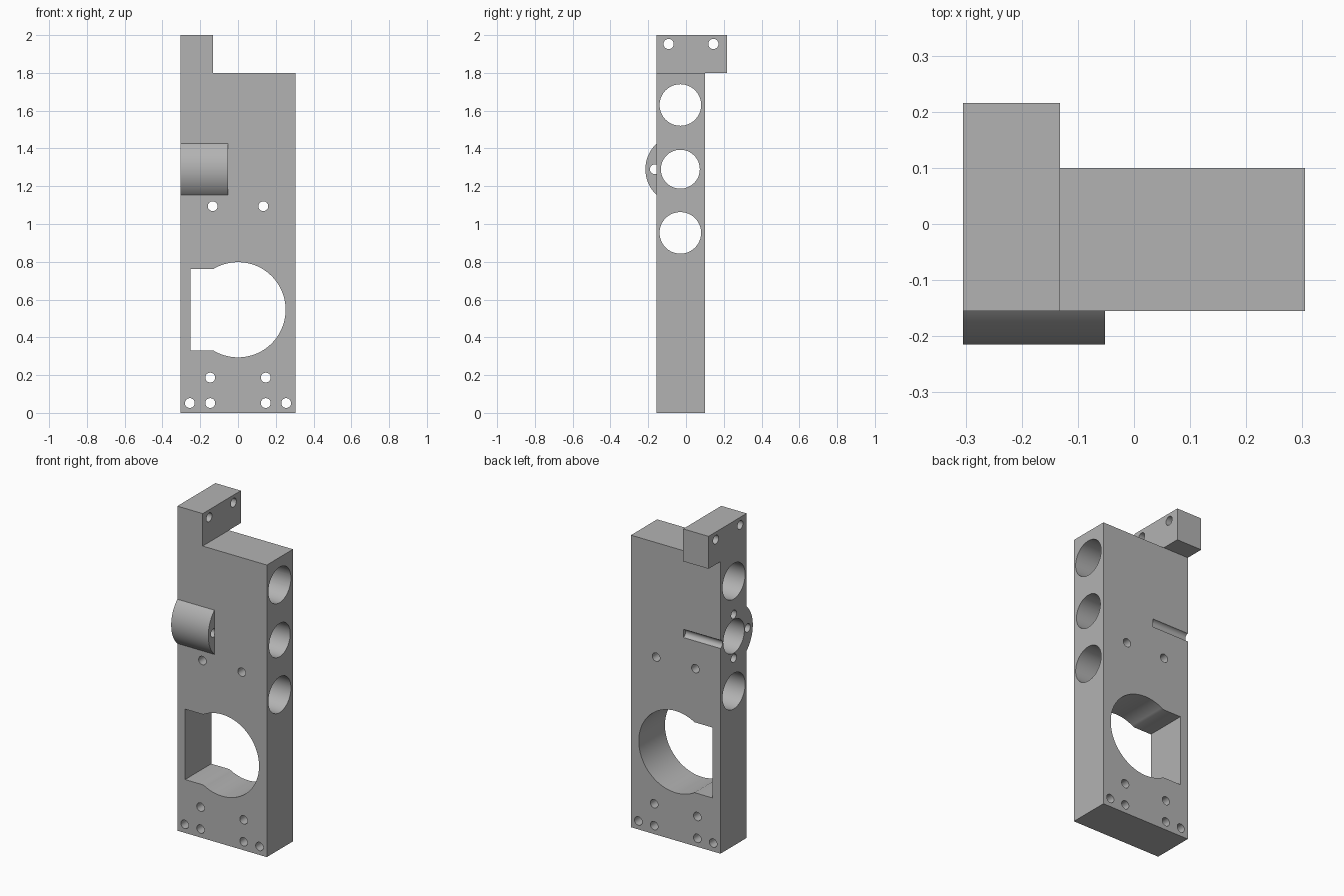
import bpy
import bmesh
import math

if "Cube" in bpy.data.objects:
    bpy.data.objects.remove(bpy.data.objects["Cube"], do_unlink=True)

grey = bpy.data.materials.new("plain grey")
grey.use_nodes = True
COLOUR = (0.45, 0.45, 0.45, 1)
grey.diffuse_color = COLOUR
grey.node_tree.nodes["Principled BSDF"].inputs["Base Color"].default_value = COLOUR


def prism(name, points, axis, lo, hi):
    """Extrude a profile along x (points are y, z) or y (points are x, z)."""
    bm = bmesh.new()
    place = (lambda a, b: (lo, a, b)) if axis == "x" else (lambda a, b: (a, lo, b))
    face = bm.faces.new([bm.verts.new(place(a, b)) for a, b in points])
    new = bmesh.ops.extrude_face_region(bm, geom=[face])["geom"]
    shift = (hi - lo, 0, 0) if axis == "x" else (0, hi - lo, 0)
    bmesh.ops.translate(bm, vec=shift, verts=[v for v in new if isinstance(v, bmesh.types.BMVert)])
    bmesh.ops.recalc_face_normals(bm, faces=bm.faces)
    mesh = bpy.data.meshes.new(name)
    bm.to_mesh(mesh)
    bm.free()
    mesh.materials.append(grey)
    obj = bpy.data.objects.new(name, mesh)
    bpy.context.collection.objects.link(obj)
    return obj


def arc(a, b, r, start=0, sweep=360, n=32):
    count = n if sweep == 360 else n + 1
    angles = [math.radians(start + sweep * i / n) for i in range(count)]
    return [(a + r * math.cos(t), b + r * math.sin(t)) for t in angles]


def combine(target, tool, operation):
    tool.hide_render = True
    mod = target.modifiers.new(operation.lower(), "BOOLEAN")
    mod.operation = operation
    mod.solver = "EXACT"
    mod.object = tool
    bpy.context.view_layer.objects.active = target
    bpy.ops.object.modifier_apply(modifier=mod.name)
    bpy.data.objects.remove(tool, do_unlink=True)


def cut(points, axis, lo=-1, hi=1):
    combine(body, prism("cutter", points, axis, lo, hi), "DIFFERENCE")


# Main plate with raised corner
LEFT, RIGHT, FRONT, BACK = -0.305, 0.305, -0.155, 0.1
STEP = -0.132
body = prism("mounting_block", [(LEFT, 0), (RIGHT, 0), (RIGHT, 1.8), (STEP, 1.8),
                                (STEP, 2), (LEFT, 2)], "y", FRONT, BACK)

# Overhanging top lug
lug = [(0, 1.8), (0.216, 1.8), (0.216, 2), (0, 2)]
combine(body, prism("top_lug", lug, "x", LEFT, STEP), "UNION")

# Rounded boss on the front, concentric with the middle bore
BORE_Y, BORE_Z, BOSS_END = -0.03, 1.29, -0.052
half = math.degrees(math.acos(0.115 / 0.185))
boss = arc(BORE_Y, BORE_Z, 0.185, 180 - half, 2 * half, 32)
combine(body, prism("front_boss", boss, "x", LEFT, BOSS_END), "UNION")

# Cross bores through the width
for z, r in ((0.953, 0.11), (BORE_Z, 0.103), (1.63, 0.11)):
    cut(arc(BORE_Y, z, r, n=64), "x")

# Four blind holes around the middle bore; the rear one opens as a slot
for y, z in arc(BORE_Y, BORE_Z, 0.135, n=4):
    cut(arc(y, z, 0.026), "x", -1, BOSS_END)

# Lug holes
for y in (-0.092, 0.145):
    cut(arc(y, 1.953, 0.027), "x")

# Large keyhole opening: circle with a square side pocket
HOLE_Z, HOLE_R, POCKET = 0.546, 0.252, 0.217
corner = math.degrees(math.asin(POCKET / HOLE_R))
opening = arc(0, HOLE_Z, HOLE_R, corner - 180, 360 - 2 * corner, 72)
opening += [(-HOLE_R, HOLE_Z + POCKET), (-HOLE_R, HOLE_Z - POCKET)]
# The arc runs from the lower pocket corner, round the right side, to the upper one
cut(opening, "y")

# Mirrored screw holes through the plate
for x, z in ((0.134, 1.094), (0.147, 0.187), (0.147, 0.052), (0.255, 0.052)):
    for side in (-1, 1):
        cut(arc(side * x, z, 0.026), "y")

bpy.ops.object.select_all(action="DESELECT")
body.select_set(True)
bpy.context.view_layer.objects.active = body
bpy.ops.object.shade_smooth_by_angle(angle=math.radians(30))
